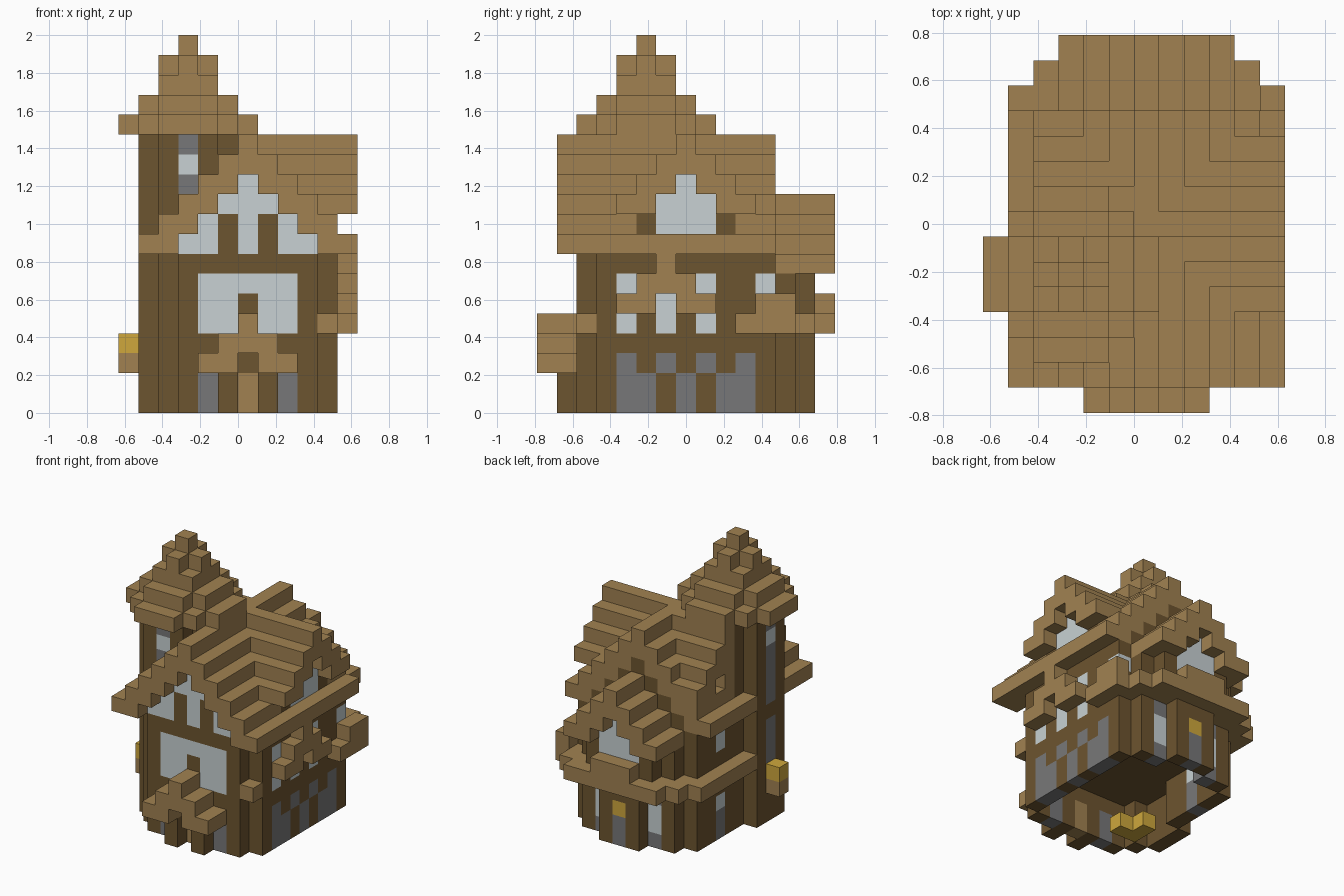
import bpy, bmesh
from mathutils import Vector

cube = bpy.data.objects.get("Cube")
if cube:
    bpy.data.objects.remove(cube)

U = 2 / 19                      # edge of one block
COLOURS = {
    "brown": (0.355, 0.222, 0.083),
    "dark_brown": (0.152, 0.089, 0.029),
    "grey": (0.187, 0.187, 0.19),
    "pale_glass": (0.58, 0.64, 0.655),
    "yellow": (0.62, 0.39, 0.046),
}
NAMES = list(COLOURS)
mats = []
for name, rgb in COLOURS.items():
    m = bpy.data.materials.new(name)
    m.use_nodes = True
    m.diffuse_color = (*rgb, 1)
    bsdf = m.node_tree.nodes["Principled BSDF"]
    bsdf.inputs["Base Color"].default_value = (*rgb, 1)
    bsdf.inputs["Roughness"].default_value = 0.9
    mats.append(m)

cells = {}                      # block position -> (part, colour)
NEAR = ((1, 0), (-1, 0), (0, 1), (0, -1))


def span(v):
    return range(v, v + 1) if isinstance(v, int) else range(*v)


def fill(part, colour, xs, ys, zs):
    """Fill a box of blocks; each axis is one index or a (start, end) pair."""
    for x in span(xs):
        for y in span(ys):
            for z in span(zs):
                cells[x, y, z] = (part, colour)


def gable(part, axis, centre, base, levels, along):
    """Stepped pitched roof whose ridge runs along the given axis."""
    for k in range(levels):
        d = levels - 1 - k
        for off in {d, -d, max(d - 1, 0), -max(d - 1, 0)}:
            if axis == "y":
                fill(part, "brown", centre + off, along, base + k)
            else:
                fill(part, "brown", along, centre + off, base + k)


def disc(cx, cy, r, cut):
    """Block positions of a square with stepped corners."""
    return [(cx + i, cy + j) for i in range(-r, r + 1) for j in range(-r, r + 1)
            if abs(i) + abs(j) <= cut]


def is_edge(x, y, area):
    return any((x + i, y + j) not in area for i, j in NEAR)


# House walls: a hollow plan with stepped corners and an upper floor
def plan(z):
    rows = {2: (3, 10), 12: (3, 10), 13: (4, 9) if z > 4 else (5, 8)}
    rows.update({y: (2, 11) for y in range(3, 12)})
    return {(x, y) for y, r in rows.items() for x in range(*r)}


for z in range(8):
    area = plan(z)
    for x, y in area:
        if is_edge(x, y, area) or z == 3:
            fill("house_walls", "dark_brown", x, y, z)

# Front: large window, door, side panels and posts
fill("front_window", "pale_glass", (4, 9), 2, (4, 7))
fill("front_window", "dark_brown", 6, 2, (4, 6))
fill("front_door", "brown", 6, 2, (0, 2))
for x in (4, 8):
    fill("front_panels", "grey", x, 2, (0, 2))
for x in (5, 7):
    fill("porch_posts", "dark_brown", x, 1, (0, 2))
gable("porch_roof", "y", 6, 2, 3, (0, 2))
fill("corner_bracket", "brown", 10, 2, 4)

# Side wall with grey arcade, glass and a stepped canopy
for y in (4, 5, 7, 9, 10):
    fill("side_panels", "grey", 10, y, (0, 2))
for y in (4, 6, 8, 10):
    fill("side_panels", "grey", 10, y, 2)
for y, z in ((4, 4), (8, 4), (6, 4), (6, 5), (4, 6), (8, 6), (11, 6)):
    fill("side_windows", "pale_glass", 10, y, z)
gable("side_canopy", "x", 6, 5, 3, 11)

# Other side wall windows
fill("far_side_windows", "grey", 2, 9, (0, 3))
fill("far_side_windows", "pale_glass", 2, 9, 2)
fill("far_side_windows", "pale_glass", 2, 9, (6, 8))

# Rounded back with panels and a glowing window
for x in (4, 8):
    fill("back_panels", "grey", x, 12, (0, 4))
    fill("back_panels", "pale_glass", x, 12, (1, 3))
fill("back_panels", "grey", 6, 13, (0, 2))
fill("back_glow", "yellow", 6, 13, 2)

# Lower eave wrapped round the back
fill("lower_eave", "brown", 1, (7, 13), 4)
fill("lower_eave", "brown", 11, (10, 13), 4)
fill("lower_eave", "brown", 2, (12, 14), 4)
fill("lower_eave", "brown", 10, (12, 14), 4)
fill("lower_eave", "brown", (3, 10), (13, 15), 4)
fill("lower_eave", "brown", (5, 8), 14, 5)
fill("lower_eave", "brown", 11, (11, 13), 5)

# Main roof, cross roofs on both sides and back roof
gable("main_roof", "y", 6, 8, 6, (1, 12))
gable("cross_roof", "x", 7, 10, 4, (6, 12))
gable("far_cross_roof", "x", 7, 10, 5, (2, 6))
gable("back_roof", "y", 6, 7, 4, (11, 15))

# Gable walls and their windows
for k in range(4):
    fill("front_gable", "pale_glass", (3 + k, 10 - k), 2, 8 + k)
    fill("rear_gable", "dark_brown", (3 + k, 10 - k), 11, 8 + k)
for x in (5, 7):
    fill("front_gable", "dark_brown", x, 2, (8, 10))
fill("cross_gable", "dark_brown", 10, (5, 10), 9)
fill("cross_gable", "pale_glass", 10, (6, 9), (9, 11))
fill("cross_gable", "pale_glass", 10, 7, 11)
fill("far_cross_gable", "brown", 2, 8, (10, 12))
fill("back_gable", "pale_glass", (5, 8), 13, (6, 8))
fill("back_gable", "pale_glass", 6, 13, 8)

# Round tower, hollow inside and open to the room on the ground floor
core = disc(3, 5, 2, 3)
house = plan(0)
for x, y in core:
    indoors = (x, y) in house and not is_edge(x, y, house)
    for z in range(14):
        if is_edge(x, y, core):
            if not (indoors and z < 3):
                fill("tower", "dark_brown", x, y, z)
        elif z != 3:
            cells.pop((x, y, z), None)
for x, y in ((1, 5), (5, 5), (3, 3), (3, 7)):
    fill("tower_windows", "grey", x, y, (8, 14))
    fill("tower_windows", "pale_glass", x, y, 12)
fill("tower_windows", "grey", 1, 5, (4, 7))

# Stepped spire
for z, r, cut in ((14, 3, 4), (15, 2, 3), (16, 1, 2), (17, 1, 1), (18, 0, 0)):
    for x, y in disc(3, 5, r, cut):
        fill("spire", "brown", x, y, z)

# Lantern on the tower, and glowing blocks on the ground inside it
fill("lantern_bracket", "brown", 0, 5, 2)
fill("lantern", "yellow", 0, 5, 3)
for x, y in ((3, 4), (4, 4), (3, 5)):
    fill("tower_embers", "yellow", x, y, 0)

# Turn each part into a mesh of its exposed block faces
ORIGIN = Vector((6, 7.5, 0))
for part in sorted({p for p, c in cells.values()}):
    bm = bmesh.new()
    for pos, (p, colour) in cells.items():
        if p != part:
            continue
        for axis in range(3):
            for side in (1, -1):
                n = Vector((0, 0, 0))
                n[axis] = side
                if tuple(int(a + b) for a, b in zip(pos, n)) in cells:
                    continue
                u = Vector((0, 0, 0))
                u[(axis + 1) % 3] = 0.5
                v = n.cross(u)
                mid = Vector(pos) + Vector((0.5, 0.5, 0.5)) + n / 2 - ORIGIN
                quad = (mid - u - v, mid + u - v, mid + u + v, mid - u + v)
                f = bm.faces.new([bm.verts.new(q * U) for q in quad])
                f.material_index = NAMES.index(colour)
    bmesh.ops.remove_doubles(bm, verts=bm.verts, dist=U / 100)
    mesh = bpy.data.meshes.new(part)
    bm.to_mesh(mesh)
    bm.free()
    for m in mats:
        mesh.materials.append(m)
    bpy.context.collection.objects.link(bpy.data.objects.new(part, mesh))
